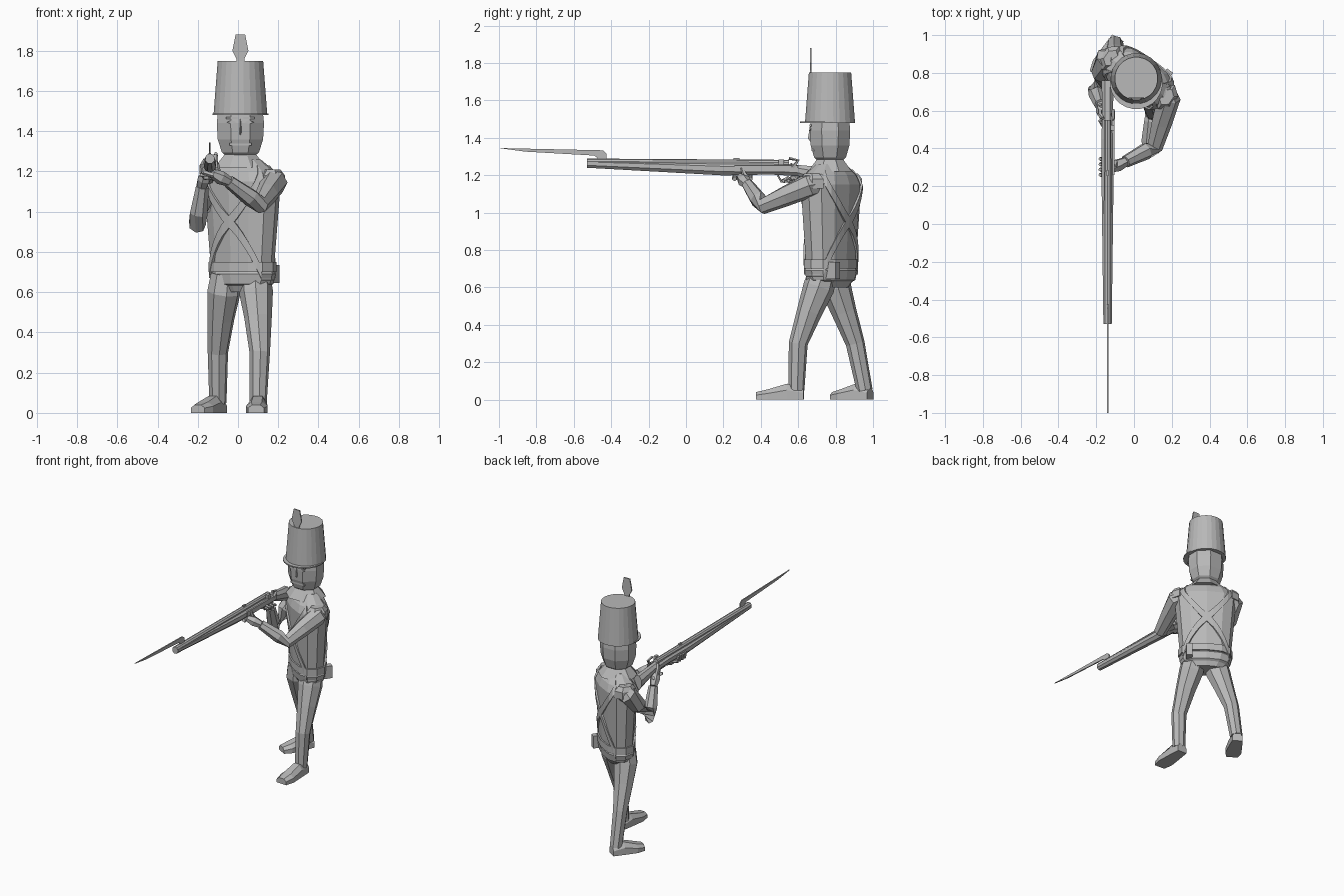
import bpy, bmesh, math
from mathutils import Vector, Matrix

cube = bpy.data.objects.get("Cube")
if cube:
    bpy.data.objects.remove(cube, do_unlink=True)

grey = bpy.data.materials.new("plain_grey")
grey.use_nodes = True
grey.diffuse_color = (.48, .48, .48, 1)
grey.node_tree.nodes["Principled BSDF"].inputs["Base Color"].default_value = grey.diffuse_color

HEAD_X, BODY_Y, GUN_X = .012, .77, -.14
TWIST = Matrix.Rotation(math.radians(-35), 3, "Z")
SIDES = (("left", 1), ("right", -1))


def finish(name, bm):
    bmesh.ops.recalc_face_normals(bm, faces=bm.faces)
    mesh = bpy.data.meshes.new(name)
    bm.to_mesh(mesh)
    bm.free()
    mesh.materials.append(grey)
    obj = bpy.data.objects.new(name, mesh)
    bpy.context.collection.objects.link(obj)


def skin(name, rings):
    """Join equal-length loops of points into a capped solid."""
    bm = bmesh.new()
    loops = [[bm.verts.new(point) for point in ring] for ring in rings]
    for low, high in zip(loops, loops[1:]):
        for i in range(len(low)):
            bm.faces.new((low[i - 1], low[i], high[i], high[i - 1]))
    bm.faces.new(loops[0])
    bm.faces.new(loops[-1])
    finish(name, bm)


def circle(sides):
    angles = [math.tau * (i + .5) / sides for i in range(sides)]
    return [(math.cos(angle), math.sin(angle)) for angle in angles]


def stack(name, x, y, rows, sides=8, squash=1.0, turn=Matrix.Identity(3)):
    """Upright solid from (height, radius) rows."""
    skin(name, [[turn @ Vector((radius * c, radius * squash * s, 0)) + Vector((x, y, z))
                 for c, s in circle(sides)] for z, radius in rows])


def limb(name, joints, radii, sides=7):
    """Tapered tube through joints."""
    points = [Vector(joint) for joint in joints]
    rings = []
    for i, (point, radius) in enumerate(zip(points, radii)):
        ahead = points[min(i + 1, len(points) - 1)] - points[max(i - 1, 0)]
        side = ahead.cross(Vector((.3, 1, .5))).normalized()
        if abs(ahead.normalized().y) > .8:
            side = ahead.cross(Vector((0, 0, 1))).normalized()
        up = side.cross(ahead).normalized()
        rings.append([point + radius * (side * c + up * s) for c, s in circle(sides)])
    skin(name, rings)


def plate(name, outline, place):
    """Thin solid; place maps outline coordinates and a thickness offset to a point."""
    skin(name, [[place(u, v, offset) for u, v in outline] for offset in (-.004, .004)])


def box(name, centre, size, turn=Matrix.Identity(3)):
    bm = bmesh.new()
    matrix = Matrix.Translation(centre) @ turn.to_4x4() @ Matrix.Diagonal((*size, 1))
    bmesh.ops.create_cube(bm, size=1, matrix=matrix)
    finish(name, bm)


# Twisted torso as (height, half width) rows
TORSO = [(.6, .12), (.66, .175), (.75, .175), (1.15, .21), (1.2, .18), (1.26, .1)]


def torso_point(angle, z, offset=0.0):
    low, high = next(pair for pair in zip(TORSO, TORSO[1:]) if z <= pair[1][0])
    share = (z - low[0]) / (high[0] - low[0])
    width = low[1] + share * (high[1] - low[1])
    c, s = math.cos(angle), math.sin(angle)
    x = math.copysign(abs(c) ** .85, c) * (width + offset)
    y = math.copysign(abs(s) ** .85, s) * (width * .58 + offset)
    return TWIST @ Vector((x, y, 0)) + Vector((.022, BODY_Y + .005, z))


def torso_shell(name, rows, sides=12):
    skin(name, [[torso_point(math.tau * i / sides, z, offset) for i in range(sides)]
                for z, offset in rows])


torso_shell("jacket", [(z, 0) for z, width in TORSO])
torso_shell("waist_belt", [(.7, 0), (.7, .01), (.75, .01), (.75, 0)])
torso_shell("jacket_skirt", [(.63, 0), (.64, .01), (.69, .006), (.7, 0)])
box("hip_pouch", (.165, .775, .69), (.04, .09, .09), TWIST)


# Crossed straps on chest and back
def strap(name, middle, lean, steps=12):
    corners = [(-.03, -.01), (-.03, .008), (.03, .008), (.03, -.01)]
    rings = []
    for i in range(steps + 1):
        share = i / steps
        angle = math.radians(middle + lean * (share * 2 - 1))
        rings.append([torso_point(angle, 1.2 - share * .5 + rise, offset) for rise, offset in corners])
    skin(name, rings)


for part, middle in (("chest", -90), ("back", 90)):
    for side, sign in SIDES:
        strap(f"{part}_strap_{side}", middle, sign * 58)

# Shoulder wings
for side, sign in SIDES:
    tip = TWIST @ Vector((sign * .18, 0, 0))
    stack(side + "_shoulder_wing", tip.x + .025, tip.y + BODY_Y + .005,
          [(1.13, .055), (1.18, .055), (1.21, .035)], 6, 1.4, TWIST)

# Collar, head and face
stack("collar", HEAD_X, BODY_Y, [(1.22, .14), (1.255, .11), (1.29, .08)], squash=.9)
stack("head", HEAD_X, BODY_Y, [(1.265, .06), (1.295, .1), (1.36, .122), (1.44, .127), (1.5, .12)], squash=.92)
skin("nose", [[(HEAD_X - .012, .68, z), (HEAD_X, front, z), (HEAD_X + .012, .68, z)]
              for z, front in ((1.38, .665), (1.395, .652), (1.46, .662))])
box("chin_strap", (HEAD_X, .682, 1.335), (.11, .02, .012))
for side, sign in SIDES:
    x = HEAD_X + sign * .043
    plate(side + "_eye", [(-.024, 0), (0, -.01), (.024, 0), (0, .01)],
          lambda u, v, offset: (x + u, .664 + offset, 1.445 + v))
    box(side + "_brow", (x, .665, 1.466), (.055, .012, .01))

# Tall hat with peak and flat plume
stack("hat", HEAD_X, BODY_Y, [(1.48, .135), (1.75, .114)], 24)
stack("hat_peak", HEAD_X, BODY_Y - .022, [(1.48, .14), (1.488, .14)], 24)
plume_half = [(.02, 1.7), (.02, 1.76), (.04, 1.8), (.024, 1.88)]
plume = plume_half + [(-width, z) for width, z in reversed(plume_half)]
plate("plume", plume, lambda u, v, offset: (HEAD_X + u, .666 + offset, v))

# Legs in mid stride: hip, thigh, knee, ankle
LEG_RADII = (.075, .084, .068, .051, .043)
limb("left_leg", [(.085, .735, .69), (.09, .71, .6), (.1, .66, .47), (.108, .6, .3), (.1, .59, .05)],
     LEG_RADII, 8)
limb("right_leg", [(-.06, .79, .69), (-.07, .8, .6), (-.085, .845, .47), (-.1, .905, .3), (-.1, .955, .05)],
     LEG_RADII, 8)


def shoe(name, heel, toe):
    heel, toe = Vector(heel), Vector(toe)
    side = (toe - heel).cross(Vector((0, 0, 1))).normalized()
    section = [(-1, 0), (1, 0), (1, .6), (.5, 1), (-.5, 1), (-1, .6)]
    rings = []
    for share, width, height in ((0, .035, .06), (.35, .045, .085), (.75, .054, .055), (1, .04, .04)):
        centre = heel.lerp(toe, share)
        rings.append([centre + side * (u * width) + Vector((0, 0, v * height)) for u, v in section])
    skin(name, rings)


shoe("left_shoe", (.103, .63, 0), (.09, .375, 0))
shoe("right_shoe", (-.085, .985, 0), (-.2, .79, 0))


# Arms with hands, thumbs and fingers
def arm(side, inner, shoulder, elbow, wrist, knuckle):
    inner, shoulder, elbow, wrist, knuckle = map(Vector, (inner, shoulder, elbow, wrist, knuckle))
    forearm = wrist - elbow
    limb(side + "_arm", [inner, shoulder, shoulder.lerp(elbow, .5), elbow, elbow + forearm * .3, wrist],
         (.06, .066, .056, .044, .045, .033))
    limb(side + "_hand", [wrist, wrist.lerp(knuckle, .5), knuckle], (.026, .035, .022), 6)


def finger(name, joints):
    limb(name, joints, (.013, .013, .009), 5)


arm("left", (.15, .72, 1.16), (.18, .66, 1.145), (.11, .41, 1.035), (-.045, .33, 1.15), (-.13, .29, 1.19))
arm("right", (-.1, .88, 1.16), (-.14, .875, 1.145), (-.203, .71, .935), (-.177, .63, 1.125), (-.16, .57, 1.2))
for i in range(4):
    y = .26 + i * .028
    finger("left_finger", [(-.12, y, 1.18), (-.17, y, 1.195), (-.18, y, 1.235)])
    y = .52 + i * .028
    finger("right_finger", [(-.18, y + .03, 1.185), (-.165, y, 1.17), (-.115, y, 1.17)])
finger("left_thumb", [(-.095, .33, 1.18), (-.1, .31, 1.21), (-.103, .3, 1.24)])
finger("right_thumb", [(-.18, .6, 1.19), (-.18, .58, 1.23), (-.165, .56, 1.26)])

# Musket stock as (y, z, half height) rows
stock = [(-.53, 1.262, .024), (.2, 1.233, .037), (.45, 1.235, .034), (.6, 1.225, .032), (.76, 1.19, .055)]
skin("musket_stock", [[(GUN_X + c * min(half, .034), y, z + s * half) for c, s in circle(8)]
                      for y, z, half in stock])


# Barrel, lock and bayonet lie along the gun
def gun_limb(name, path, radii, sides=10, shift=0.0):
    limb(name, [(GUN_X + shift, y, z) for y, z in path], radii, sides)


gun_limb("musket_barrel", [(-.53, 1.266), (.55, 1.262)], (.023, .02))
gun_limb("hammer", [(.57, 1.24), (.6, 1.28), (.55, 1.29)], (.012, .01, .008), 5, .03)
gun_limb("trigger_guard", [(.49, 1.2), (.51, 1.165), (.58, 1.165), (.61, 1.2)], [.006] * 4, 5)
box("lock_plate", (GUN_X + .03, .43, 1.235), (.014, .34, .034))
box("flint_pan", (GUN_X + .026, .51, 1.27), (.02, .03, .03))
box("rear_sight", (GUN_X, .27, 1.285), (.012, .03, .014))
plate("bayonet", [(-.425, 1.275), (-.425, 1.315), (-.445, 1.333), (-1, 1.345), (-.86, 1.326),
                  (-.49, 1.305), (-.455, 1.275)], lambda u, v, offset: (GUN_X + offset, u, v))
